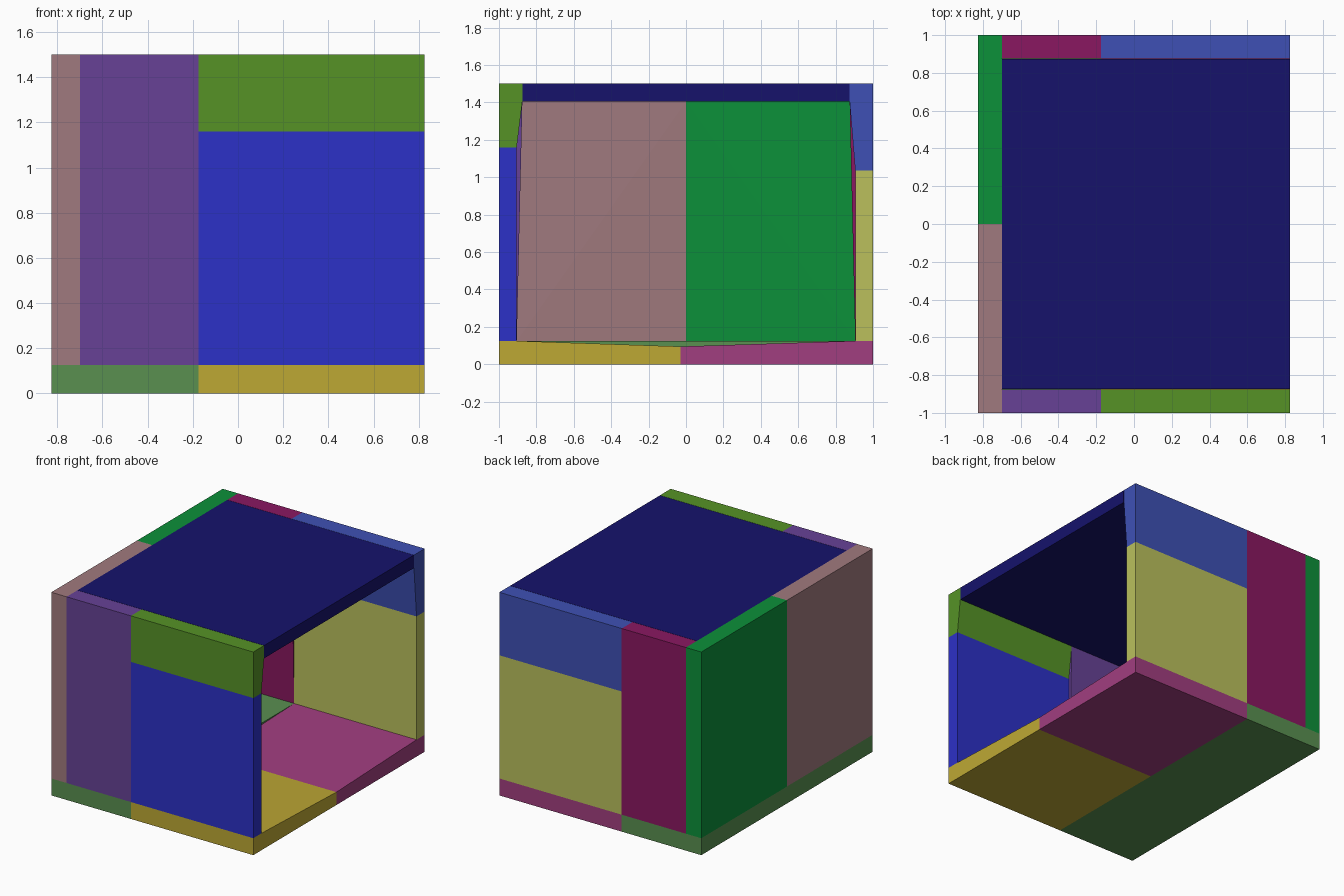
import bpy, bmesh, math

if "Cube" in bpy.data.objects:
    bpy.data.objects.remove(bpy.data.objects["Cube"])

X0, XA, XS, X1 = -0.825, -0.70, -0.175, 0.825   # outer left, inner left, seam, open end
Y1, YT, YB = 1.0, 0.875, 0.905                  # outer, inner top, inner bottom of side walls
ZF, ZC, Z1 = 0.125, 1.405, 1.5                  # floor top, ceiling underside, roof
THIN = 0.095


def linear(hex2):
    """Linear colour value for a two-digit hex display value."""
    c = min(1, int(hex2, 16) / 255 / 0.885)
    return c / 12.92 if c < 0.04045 else ((c + 0.055) / 1.055) ** 2.4


def panel(name, points, color):
    """Closed convex panel around the given corner points."""
    bm = bmesh.new()
    for p in points:
        bm.verts.new(p)
    bmesh.ops.convex_hull(bm, input=bm.verts[:])
    bmesh.ops.dissolve_limit(bm, angle_limit=math.radians(0.1),
                             verts=bm.verts[:], edges=bm.edges[:])
    bmesh.ops.recalc_face_normals(bm, faces=bm.faces[:])
    me = bpy.data.meshes.new(name)
    bm.to_mesh(me)
    bm.free()
    mat = bpy.data.materials.new(name)
    mat.diffuse_color = [linear(color[i:i + 2]) for i in (0, 2, 4)] + [1]
    mat.use_nodes = True
    mat.node_tree.nodes["Principled BSDF"].inputs["Base Color"].default_value = mat.diffuse_color
    me.materials.append(mat)
    ob = bpy.data.objects.new(name, me)
    bpy.context.collection.objects.link(ob)


def along_x(profile, xa, xb):
    """Sweep a (y, z) profile along x."""
    return [(x, y, z) for x in (xa, xb) for y, z in profile]


def rect(ya, yb, za, zb):
    return [(ya, za), (yb, za), (yb, zb), (ya, zb)]


# Floor: one strip at the closed end, two sections that thin towards their seam
panel("floor_left", along_x(rect(-Y1, Y1, 0, ZF), X0, XS), "4f7f47")
for side, s, color in (("front", -1, "a8952e"), ("back", 1, "8f3771")):
    profile = [(s * Y1, 0), (s * Y1, ZF), (s * YB, ZF), (-0.03, THIN), (-0.03, 0)]
    panel("floor_" + side, along_x(profile, XS, X1), color)

# Front and back walls: full-height strip, lower section, upper section
walls = (("front", -1, 1.16, "5b3a85", "272bb0", "4c8222"),
         ("back", 1, 1.035, "7a1556", "a5aa52", "3747a0"))
for side, s, split, c_strip, c_low, c_up in walls:
    top = [(s * YT, ZC), (s * YT, Z1), (s * Y1, Z1)]
    panel(side + "_wall_strip",
          along_x([(s * Y1, ZF), (s * YB, ZF)] + top, XA, XS), c_strip)
    panel(side + "_wall_lower",
          along_x(rect(s * YB, s * Y1, ZF, split), XS, X1), c_low)
    panel(side + "_wall_upper",
          along_x([(s * Y1, split), (s * YB, split)] + top, XS, X1), c_up)

# Left wall halves: thinner at the foot of the middle seam
for side, s, color in (("front", -1, "8e6c70"), ("back", 1, "0b8033")):
    outer = [(X0, y, z) for y in (0, s * Y1) for z in (ZF, Z1)]
    inner = [(XA, s * Y1, ZF), (XA, s * Y1, Z1), (XA, s * YB, ZF),
             (XA, 0, ZC), (XA, 0, Z1), (X0 + THIN, 0, ZF)]
    panel("left_wall_" + side, outer + inner, color)

# Ceiling slab, with a hairline joint to the front and back walls
panel("ceiling", along_x(rect(0.002 - YT, YT - 0.002, ZC, Z1), XA, X1), "13105f")
